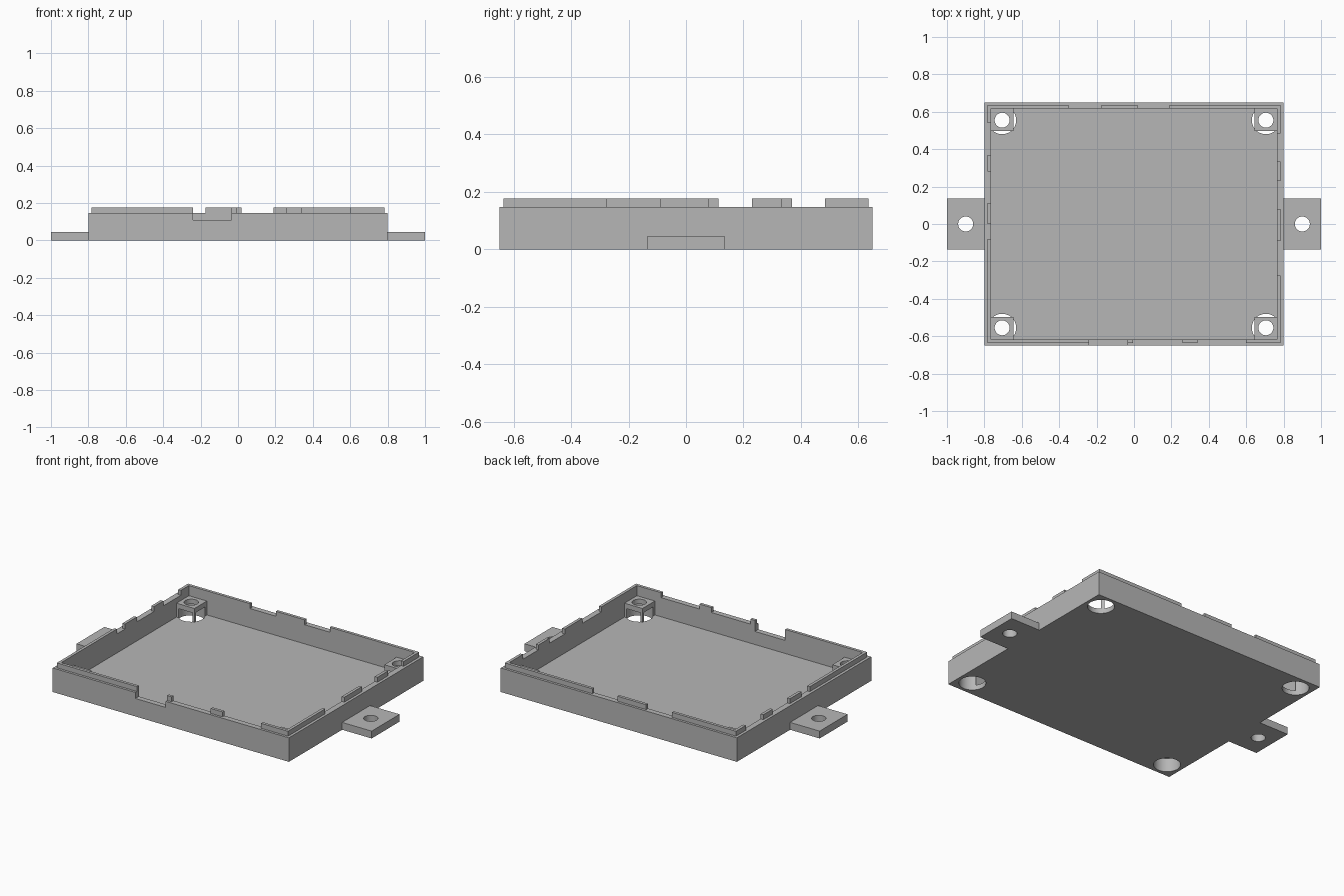
import bpy
import math

if "Cube" in bpy.data.objects:
    bpy.data.objects.remove(bpy.data.objects["Cube"], do_unlink=True)

grey = bpy.data.materials.new("plain grey")
grey.use_nodes = True
grey.diffuse_color = (0.47, 0.47, 0.47, 1)
for node in grey.node_tree.nodes:
    if node.type == 'BSDF_PRINCIPLED':
        node.inputs["Base Color"].default_value = grey.diffuse_color

# Main dimensions
HX, HY, RIM = 0.80, 0.65, 0.147
IN_X, IN_Y, FLOOR = 0.765, 0.617, 0.03
LIP, LIP_TOP = 0.018, 0.177
POST_X, POST_Y, POST_TOP = 0.705, 0.555, 0.115


def box(name, x, y, z):
    """Box spanning the given (low, high) ranges."""
    bpy.ops.mesh.primitive_cube_add(size=1)
    ob = bpy.context.object
    ob.name = name
    for v in ob.data.vertices:
        for i, (lo, hi) in enumerate((x, y, z)):
            v.co[i] = lo if v.co[i] < 0 else hi
    ob.data.materials.append(grey)
    return ob


def rod(x, y, radius, low, high):
    bpy.ops.mesh.primitive_cylinder_add(
        vertices=48, radius=radius, depth=high - low,
        location=(x, y, (low + high) / 2))
    ob = bpy.context.object
    ob.data.materials.append(grey)
    return ob


def cut(target, cutter):
    """Subtract the cutter and remove it."""
    mod = target.modifiers.new("cut", 'BOOLEAN')
    mod.operation = 'DIFFERENCE'
    mod.solver = 'EXACT'
    mod.object = cutter
    bpy.context.view_layer.objects.active = target
    bpy.ops.object.modifier_apply(modifier=mod.name)
    bpy.data.objects.remove(cutter, do_unlink=True)


def finish(ob):
    bpy.ops.object.select_all(action='DESELECT')
    ob.select_set(True)
    bpy.context.view_layer.objects.active = ob
    bpy.ops.object.shade_smooth_by_angle(angle=math.radians(30))


# Hollow tray with a cable notch in the front wall
tray = box("tray", (-HX, HX), (-HY, HY), (0, RIM))
cut(tray, box("cavity", (-IN_X, IN_X), (-IN_Y, IN_Y), (FLOOR, 1)))
cut(tray, box("notch", (-0.24, -0.035), (-1, -0.5), (0.11, 1)))

# Corner screw posts, counterbored from below
for sx, side in ((1, "left"), (-1, "right")):
    for sy, end in ((1, "back"), (-1, "front")):
        post = box(f"{end}_{side}_post",
                   sorted((sx * 0.643, sx * IN_X)),
                   sorted((sy * 0.497, sy * IN_Y)), (FLOOR, POST_TOP))
        x, y = sx * POST_X, sy * POST_Y
        for part in (tray, post):
            cut(part, rod(x, y, 0.075, -0.1, 0.085))
        cut(post, rod(x, y, 0.04, 0.05, 0.2))
        finish(post)

    # Mounting ear
    ear = box(f"{side}_mounting_ear", sorted((sx * HX, sx)),
              (-0.135, 0.135), (0, 0.045))
    cut(ear, rod(sx * 0.9, 0, 0.04, -0.1, 0.2))
    finish(ear)
finish(tray)

# Broken locating lip along the rim: (start, end) of each piece
LX, LY = IN_X + LIP, IN_Y + LIP
pieces = {
    "front": ((-LX, -0.24), (-0.035, -0.005), (0.26, 0.34), (0.60, LX)),
    "back": ((-LX, -0.35), (-0.175, 0.02), (0.19, LX)),
    "left": ((-LY, -0.275), (-0.09, 0.08), (0.23, 0.335), (0.485, LY)),
    "right": ((-LY, -0.08), (0, 0.113), (0.28, 0.37), (0.54, LY)),
}
for wall, spans in pieces.items():
    sign = 1 if wall in ("back", "left") else -1
    for n, span in enumerate(spans, 1):
        if wall in ("front", "back"):
            x, y = span, sorted((sign * IN_Y, sign * LY))
        else:
            x, y = sorted((sign * IN_X, sign * LX)), span
        box(f"{wall}_lip_{n}", x, y, (RIM, LIP_TOP))
